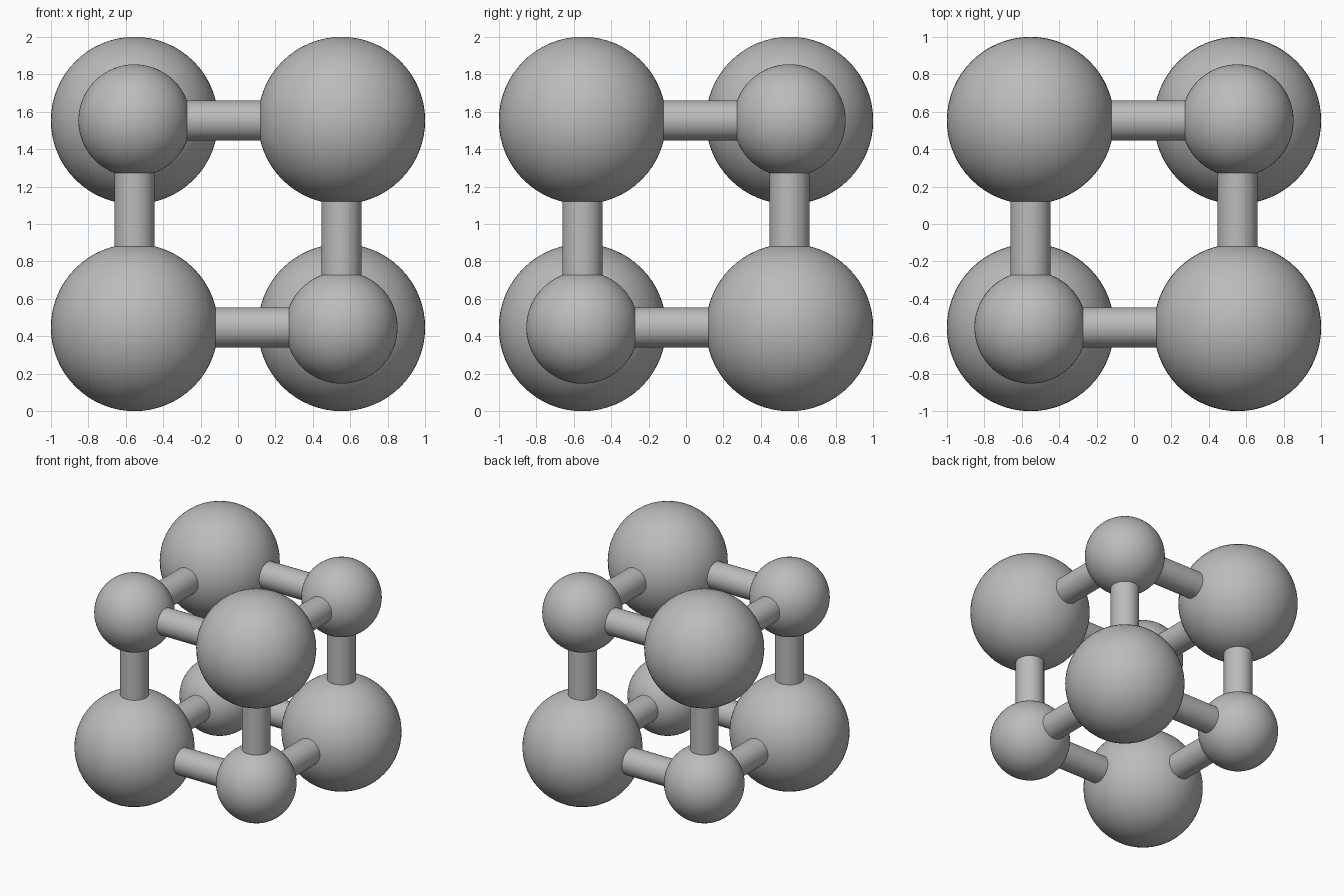
import bpy
import math
from itertools import product
from mathutils import Vector

if "Cube" in bpy.data.objects:
    bpy.data.objects.remove(bpy.data.objects["Cube"], do_unlink=True)

HALF = 0.553      # half the lattice edge
BIG = 0.447       # large ball radius
SMALL = 0.30      # small ball radius
ROD = 0.107       # rod radius

grey = bpy.data.materials.new("neutral_grey")
grey.use_nodes = True
colour = (0.5, 0.5, 0.5, 1)
grey.diffuse_color = colour
grey.node_tree.nodes["Principled BSDF"].inputs["Base Color"].default_value = colour


def finish(name):
    obj = bpy.context.object
    obj.name = name
    obj.data.materials.append(grey)
    bpy.ops.object.shade_smooth_by_angle(angle=math.radians(40))


def corner(signs):
    return Vector(signs) * HALF + Vector((0, 0, 1))


def label(signs):
    x, y, z = signs
    words = (("lower", "upper")[z > 0] if z else "",
             ("front", "back")[y > 0] if y else "",
             ("right", "left")[x > 0] if x else "")
    return "_".join(w for w in words if w)


# Balls: large and small alternate around the cube corners
for signs in product((-1, 1), repeat=3):
    large = math.prod(signs) < 0
    bpy.ops.mesh.primitive_uv_sphere_add(
        segments=64, ring_count=32, radius=BIG if large else SMALL,
        location=corner(signs))
    finish(("large" if large else "small") + "_ball_" + label(signs))

# Rods: one along each cube edge, ends hidden inside the balls
for axis in range(3):
    for a, b in product((-1, 1), repeat=2):
        signs = [a, b]
        signs.insert(axis, 0)
        direction = Vector((axis == 0, axis == 1, axis == 2))
        bpy.ops.mesh.primitive_cylinder_add(
            vertices=48, radius=ROD, depth=2 * HALF, location=corner(signs),
            rotation=direction.to_track_quat('Z', 'Y').to_euler())
        finish("rod_" + label(signs))
